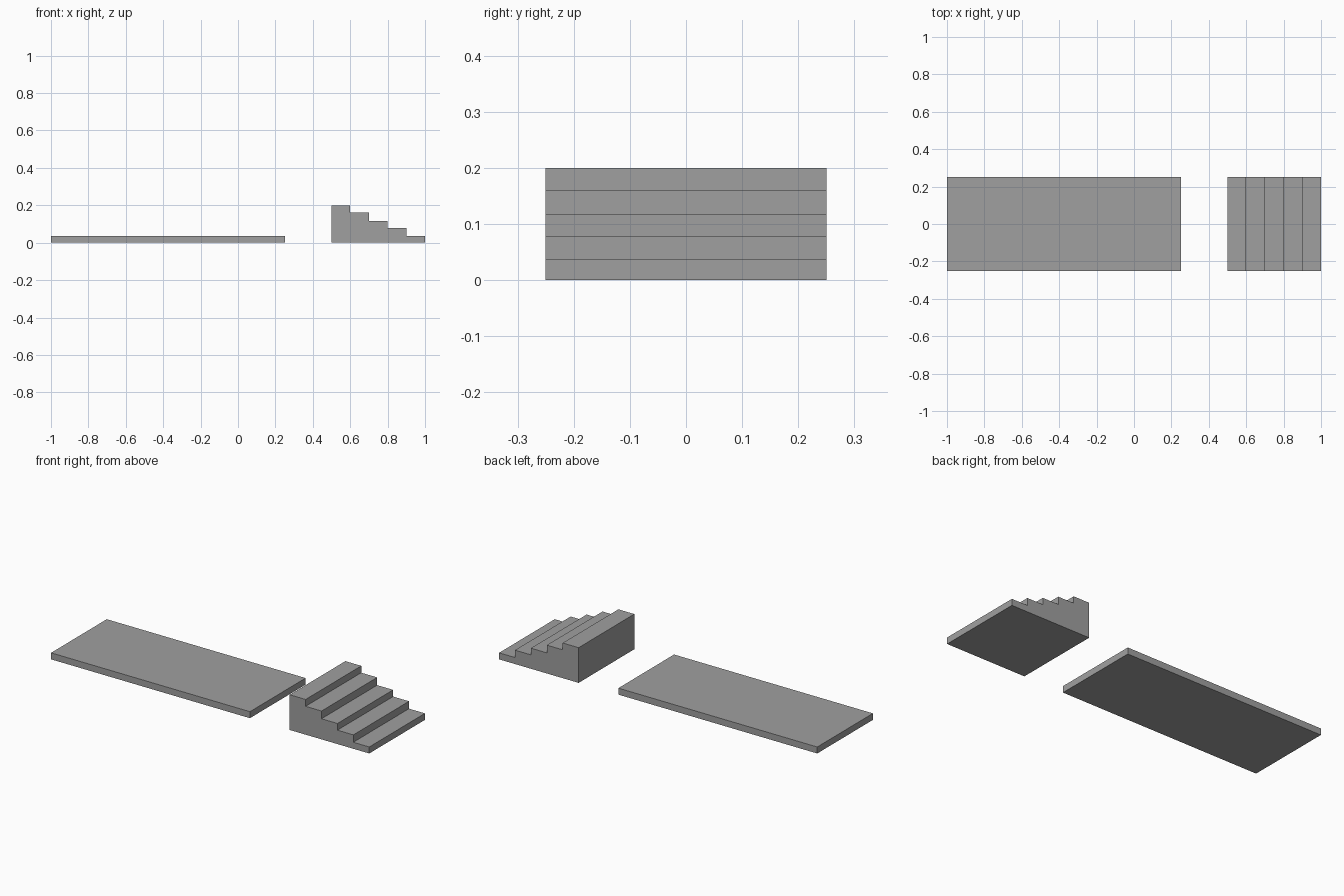
import bpy

if "Cube" in bpy.data.objects:
    bpy.data.objects.remove(bpy.data.objects["Cube"])

grey = bpy.data.materials.new("concrete_grey")
grey.diffuse_color = (0.35, 0.35, 0.35, 1)
grey.use_nodes = True
grey.node_tree.nodes["Principled BSDF"].inputs["Base Color"].default_value = grey.diffuse_color


def extrude_profile(name, profile, y0, y1):
    """Solid from an x-z outline (counter-clockwise seen from the front)."""
    n = len(profile)
    verts = [(x, y, z) for y in (y0, y1) for x, z in profile]
    faces = [list(range(n)), list(range(2 * n - 1, n - 1, -1))]
    for i in range(n):
        j = (i + 1) % n
        faces.append([j, i, n + i, n + j])
    mesh = bpy.data.meshes.new(name)
    mesh.from_pydata(verts, [], faces)
    mesh.materials.append(grey)
    mesh.update()
    obj = bpy.data.objects.new(name, mesh)
    bpy.context.collection.objects.link(obj)
    return obj


HALF_WIDTH = 0.25

# Long flat floor slab
extrude_profile("floor_slab",
                [(-1.0, 0), (0.25, 0), (0.25, 0.037), (-1.0, 0.037)],
                -HALF_WIDTH, HALF_WIDTH)

# Five-step solid staircase, rising towards the slab
heights = [0.037, 0.079, 0.117, 0.161, 0.2]
outline = [(0.5, 0), (1.0, 0)]
for i, h in enumerate(heights):
    outline += [(1.0 - 0.1 * i, h), (0.9 - 0.1 * i, h)]
extrude_profile("staircase", outline, -HALF_WIDTH, HALF_WIDTH)
